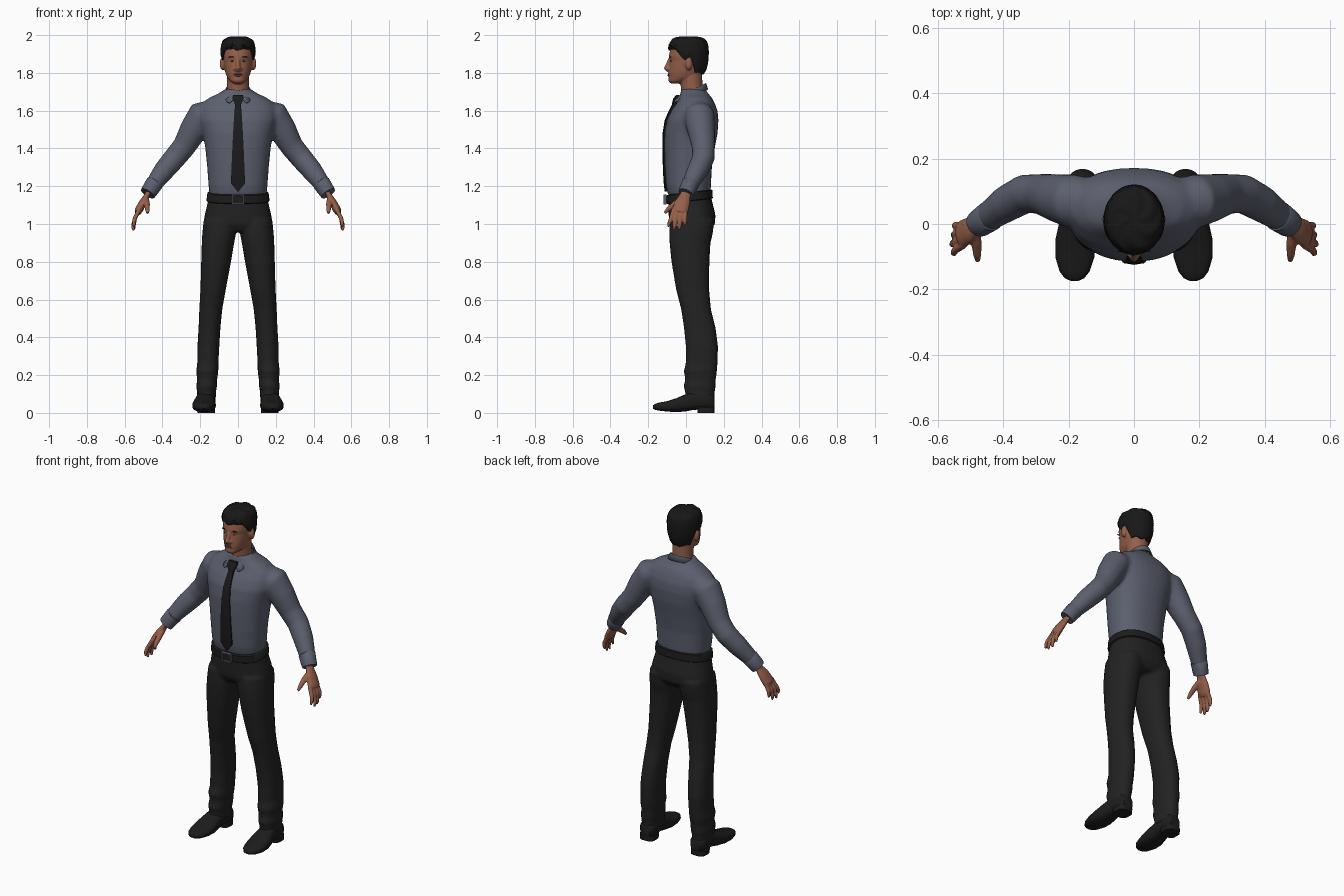
import bpy, bmesh, math
from mathutils import Vector


def material(name, r, g, b):
    m = bpy.data.materials.new(name)
    m.diffuse_color = (r, g, b, 1)
    return m


SHIRT = material("slate shirt", 0.105, 0.115, 0.155)
TROUSER = material("charcoal cloth", 0.016, 0.016, 0.016)
TIE = material("black silk", 0.011, 0.011, 0.012)
LEATHER = material("black leather", 0.012, 0.012, 0.012)
HAIR = material("black hair", 0.009, 0.009, 0.009)
SKIN = material("brown skin", 0.30, 0.115, 0.068)
LIP = material("lip", 0.22, 0.075, 0.055)
EYE = material("eye white", 0.30, 0.24, 0.21)
IRIS = material("dark iris", 0.03, 0.015, 0.01)
METAL = material("buckle metal", 0.10, 0.11, 0.14)


def finish(bm, name, mat, voxel=0, smooth=0, mirror=False, solid=0):
    bmesh.ops.recalc_face_normals(bm, faces=bm.faces)
    me = bpy.data.meshes.new(name)
    bm.to_mesh(me)
    bm.free()
    ob = bpy.data.objects.new(name, me)
    bpy.context.collection.objects.link(ob)
    me.materials.append(mat)
    if voxel:
        r = ob.modifiers.new("blend", 'REMESH')
        r.mode, r.voxel_size, r.use_smooth_shade = 'VOXEL', voxel, True
        s = ob.modifiers.new("soften", 'SMOOTH')
        s.factor, s.iterations = 0.5, smooth
    else:
        bpy.ops.object.select_all(action='DESELECT')
        ob.select_set(True)
        bpy.context.view_layer.objects.active = ob
        bpy.ops.object.shade_smooth_by_angle(angle=math.radians(45))
    if solid:
        ob.modifiers.new("thickness", 'SOLIDIFY').thickness = solid
    if mirror:
        ob.modifiers.new("mirror", 'MIRROR').use_clip = False
    return ob


def oval(c, u, v, n=32, p=2.0):
    """Superellipse ring around c with half axes u and v."""
    pts = []
    for i in range(n):
        a = 2 * math.pi * i / n
        x, y = math.cos(a), math.sin(a)
        pts.append(Vector(c) + Vector(u) * math.copysign(abs(x) ** (2 / p), x)
                   + Vector(v) * math.copysign(abs(y) ** (2 / p), y))
    return pts


def loft(bm, rings, closed=True, caps=True):
    rows = [[bm.verts.new(q) for q in r] for r in rings]
    n = len(rows[0])
    for a, b in zip(rows, rows[1:]):
        for i in range(n if closed else n - 1):
            j = (i + 1) % n
            bm.faces.new((a[i], a[j], b[j], b[i]))
    if caps:
        bm.faces.new(rows[0])
        bm.faces.new(rows[-1])


def column(bm, table, p=2.0, sx=1, tilt=0):
    """Upright loft from (z, half width, front y, back y, centre x)."""
    rings = []
    for z, w, f, b, *cx in table:
        ring = oval(((cx[0] if cx else 0) * sx, (f + b) / 2, z), (w, 0, 0), (0, (b - f) / 2, 0), p=p)
        rings.append([q + Vector((0, 0, tilt * q.y)) for q in ring])
    loft(bm, rings)


def tube(bm, pts, sx=1, flat=1.0, n=20):
    """Limb along (x, y, z, radius); flat scales the thickness across y."""
    ps = [Vector((x * sx, y, z)) for x, y, z, r in pts]
    rings = []
    for i, c in enumerate(ps):
        t = (ps[min(i + 1, len(ps) - 1)] - ps[max(i - 1, 0)]).normalized()
        u = (Vector((0, 1, 0)) - t * t.y).normalized()
        rings.append(oval(c, u * pts[i][3], t.cross(u) * pts[i][3] * flat, n))
    loft(bm, rings)


def blob(bm, c, s, seg=16):
    g = bmesh.ops.create_uvsphere(bm, u_segments=seg, v_segments=seg // 2, radius=1)
    for v in g['verts']:
        v.co = Vector((v.co.x * s[0] + c[0], v.co.y * s[1] + c[1], v.co.z * s[2] + c[2]))


def box(bm, c, s):
    g = bmesh.ops.create_cube(bm, size=1)
    for v in g['verts']:
        v.co = Vector([v.co[i] * s[i] + c[i] for i in range(3)])


def lerp(table, x):
    for a, b in zip(table, table[1:]):
        if x <= b[0]:
            t = max(0, (x - a[0]) / (b[0] - a[0]))
            return [p + (q - p) * t for p, q in zip(a, b)]
    return list(table[-1])


# Shirt: torso and sleeves blended together
bm = bmesh.new()
column(bm, [(1.15, .150, -.095, .128), (1.20, .156, -.106, .132), (1.30, .163, -.112, .137),
            (1.40, .173, -.115, .152), (1.48, .186, -.114, .167), (1.55, .205, -.102, .172),
            (1.60, .205, -.078, .167), (1.64, .190, -.050, .152), (1.67, .150, -.036, .136),
            (1.69, .105, -.030, .118), (1.715, .066, -.026, .103)], p=2.3)
for s in (1, -1):
    tube(bm, [(.14, .065, 1.582, .075), (.19, .07, 1.572, .082), (.235, .08, 1.50, .074),
              (.285, .092, 1.41, .062), (.335, .092, 1.35, .060), (.39, .062, 1.285, .056),
              (.435, .03, 1.225, .047), (.468, .006, 1.175, .038)], s)
finish(bm, "shirt", SHIRT, .010, 6)

bm = bmesh.new()
tube(bm, [(.437, .026, 1.222, .040), (.442, .024, 1.216, .047), (.472, .003, 1.17, .043),
          (.478, -.001, 1.161, .041), (.476, 0, 1.164, .033)])
finish(bm, "cuff", SHIRT, mirror=True)

# Folded collar, open at the front with two points
bm = bmesh.new()
rows = [[], [], []]
for i in range(41):
    a = math.radians(-174 + 348 * i / 40)
    s, c = math.sin(a), math.cos(a)
    tip = max(0, -c) ** 4 * .030
    rows[0].append((.058 * s, .036 + .064 * c, 1.690 + .028 * c))
    rows[1].append((.065 * s, .034 + .072 * c, 1.712 + .034 * c))
    rows[2].append((.082 * s + math.copysign(tip * 1.2, s), .030 + .088 * c - tip * .35, 1.682 + .030 * c - tip * .3))
loft(bm, rows, closed=False, caps=False)
finish(bm, "collar", SHIRT, solid=.006)

# Tie with knot and blade
bm = bmesh.new()
for part in ([(1.682, .027, -.050), (1.665, .029, -.064), (1.635, .017, -.072)],
             [(1.645, .014, -.064), (1.60, .018, -.088), (1.55, .022, -.110), (1.48, .026, -.121),
              (1.38, .031, -.122), (1.28, .035, -.119), (1.215, .037, -.115), (1.172, .003, -.110)]):
    loft(bm, [[(-w, y + .002, z), (0, y - .003, z), (w, y + .002, z), (w, y + .016, z), (-w, y + .016, z)]
              for z, w, y in part])
finish(bm, "tie", TIE)

# Trousers: hips and two legs blended together
bm = bmesh.new()
column(bm, [(1.16, .150, -.090, .130), (1.10, .164, -.093, .143), (1.05, .176, -.092, .156),
            (1.0, .184, -.089, .154), (.96, .150, -.065, .125)], p=2.3)
for s in (1, -1):
    column(bm, [(1.02, .085, -.085, .150, .097), (.95, .089, -.089, .142, .100), (.90, .086, -.087, .130, .106),
                (.80, .079, -.077, .124, .116), (.65, .067, -.052, .123, .132), (.55, .061, -.026, .132, .144),
                (.45, .058, -.011, .157, .151), (.35, .058, -.001, .170, .157), (.26, .056, -.002, .167, .160),
                (.22, .059, -.012, .164, .163), (.18, .053, -.004, .158, .163), (.14, .055, -.013, .158, .166),
                (.11, .050, -.004, .152, .167), (.07, .050, -.006, .150, .167)], p=2.2, sx=s)
finish(bm, "trousers", TROUSER, .010, 4)

# Belt and buckle
bm = bmesh.new()
column(bm, [(1.118, .162, -.098, .137), (1.122, .167, -.103, .142), (1.162, .162, -.104, .139),
            (1.166, .157, -.099, .134)], p=2.3, tilt=.12)
finish(bm, "belt", LEATHER)
bm = bmesh.new()
for s in (1, -1):
    box(bm, (.027 * s, -.111, 1.130), (.008, .016, .052))
    box(bm, (0, -.111, 1.130 + .023 * s), (.056, .014, .006))
finish(bm, "buckle", METAL)

# Shoes: sections run from toe to heel, then a heel block
bm = bmesh.new()
loft(bm, [oval((x, y, (lo + hi) / 2), (w, 0, 0), (0, 0, (hi - lo) / 2), 24, 2.6) for y, x, w, lo, hi in
          [(-.174, .182, .012, .022, .040), (-.166, .182, .030, .017, .047), (-.145, .182, .046, .012, .054),
           (-.10, .181, .060, .007, .062), (-.05, .179, .062, .004, .078), (0, .176, .054, .008, .100),
           (.04, .172, .049, .016, .115), (.09, .168, .048, .018, .115), (.135, .167, .044, .018, .105),
           (.150, .167, .030, .022, .09)]])
finish(bm, "shoe", LEATHER, mirror=True)
bm = bmesh.new()
column(bm, [(0, .046, .062, .152, .169), (.03, .047, .058, .152, .169)], p=3)
finish(bm, "shoe_heel", LEATHER, mirror=True)

# Hand: palm, four fingers and a thumb
bm = bmesh.new()
tube(bm, [(.462, .008, 1.185, .028), (.483, -.005, 1.15, .029), (.503, -.018, 1.115, .040),
          (.524, -.030, 1.075, .043), (.532, -.034, 1.06, .036)], flat=.5)
for k, (y0, y1, z1) in enumerate([(-.064, -.094, .985), (-.044, -.066, .966), (-.023, -.036, .968), (-.003, -.006, .99)]):
    x1 = .556 - .004 * abs(k - 1)
    tube(bm, [(.521, y0, 1.08, .012), (.546, (y0 + y1) / 2, 1.03, .0115),
              (x1, y0 * .2 + y1 * .8, z1 + .022, .0105), (x1 - .002, y1, z1, .006)], n=12)
tube(bm, [(.488, -.02, 1.13, .018), (.482, -.060, 1.105, .016), (.480, -.092, 1.08, .013), (.478, -.113, 1.058, .008)], n=12)
finish(bm, "hand", SKIN, .0045, 3, mirror=True)

# Head: skull, neck, nose, brows ridge and ears blended together
HEAD = [(1.743, .022, -.080, -.03), (1.757, .042, -.094, .01), (1.775, .056, -.091, .06), (1.79, .063, -.094, .085),
        (1.81, .069, -.092, .097), (1.84, .074, -.089, .102), (1.865, .077, -.086, .105), (1.885, .079, -.091, .107),
        (1.92, .080, -.085, .107), (1.95, .076, -.077, .104), (1.97, .064, -.064, .093), (1.985, .04, -.04, .065)]
bm = bmesh.new()
column(bm, HEAD, p=2.1)
tube(bm, [(0, .038, 1.66, .060), (0, .030, 1.73, .058), (0, .025, 1.80, .060)])
tube(bm, [(0, -.086, 1.875, .008), (0, -.096, 1.845, .011), (0, -.104, 1.826, .014), (0, -.094, 1.812, .012)], flat=1.0)
for s in (1, -1):
    blob(bm, (.014 * s, -.092, 1.820), (.010, .011, .008))
    blob(bm, (.083 * s, .014, 1.848), (.014, .019, .034))
finish(bm, "head", SKIN, .0055, 3)


def face_y(x, z):
    _, w, f, b = lerp(HEAD, z)
    return (f + b) / 2 - (b - f) / 2 * (1 - abs(x / w) ** 2.1) ** (1 / 2.1)


# Facial details as thin rounded plates
for name, mat, x, z, size in (("eye", EYE, .031, 1.863, (.012, .004, .0045)),
                              ("iris", IRIS, .031, 1.863, (.0048, .0055, .0045)),
                              ("eyebrow", HAIR, .033, 1.884, (.018, .004, .0032))):
    bm = bmesh.new()
    blob(bm, (x, face_y(x, z) + .0005, z), size)
    finish(bm, name, mat, mirror=True)
bm = bmesh.new()
for z in (1.793, 1.786):
    blob(bm, (0, face_y(0, z) + .001, z), (.023, .0048, .0042))
finish(bm, "lips", LIP)

# Hair: cap that follows the skull above a hairline, with uneven tufts
LINE = [(-1, 1.795), (-.5, 1.805), (-.28, 1.85), (-.12, 1.885), (.05, 1.87), (.22, 1.875), (.5, 1.905), (.7, 1.928), (1, 1.922)]
rings = [[] for _ in range(22)]
for i in range(72):
    a = 2 * math.pi * i / 72
    c, s = math.cos(a), math.sin(a)
    low = lerp(LINE, -s)[1] + .004 * math.sin(9 * a)
    for k in range(22):
        t = min(1, max(0, k - 1) / 12)
        z = low + (1.955 - low) * t
        _, w, f, b = lerp(HEAD, z)
        off = -.008 if k == 0 else .007 + .006 * min(1, t * 3)
        shrink, tuft = 1, .0015 * math.sin(17 * a + 2 * k)
        if k > 13:
            h = (k - 13) / 8 * math.pi / 2 * .97
            shrink = math.cos(h) ** .75
            z += .037 * math.sin(h) + .004 * math.sin(6 * a + k) * math.sin(2 * h)
        r = off + tuft
        rings[k].append((c * (w + r) * shrink, (f + b) / 2 + s * ((b - f) / 2 + r) * shrink, z))
bm = bmesh.new()
loft(bm, rings)
finish(bm, "hair", HAIR)
